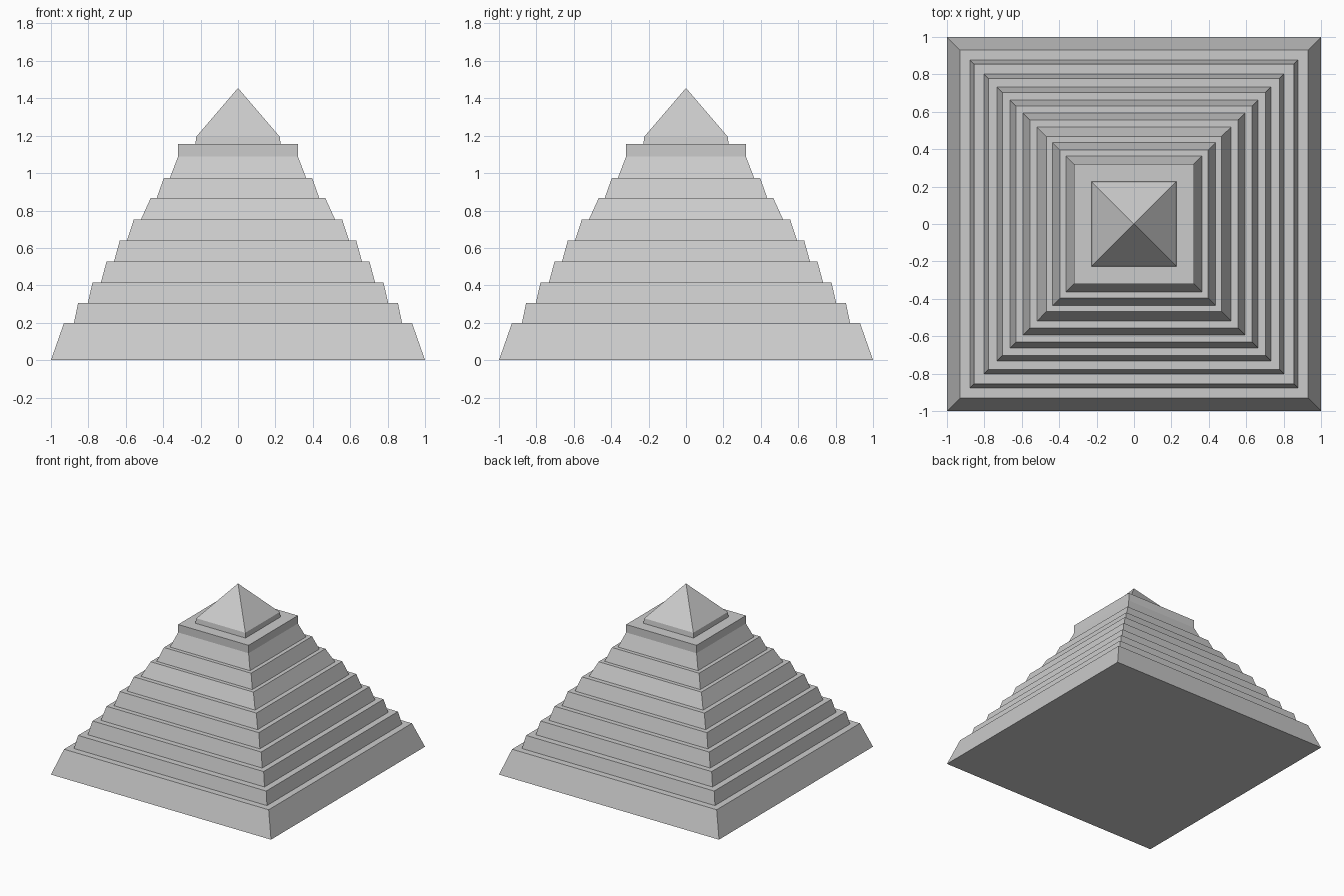
import bpy, bmesh

if "Cube" in bpy.data.objects:
    bpy.data.objects.remove(bpy.data.objects["Cube"])


def square_shell(name, profile, apex=None, floor=True):
    """Skin square rings given as (half width, height), ending in a flat top or a point."""
    bm = bmesh.new()
    rings = [[bm.verts.new((sx * r, sy * r, z))
              for sx, sy in ((-1, -1), (1, -1), (1, 1), (-1, 1))]
             for r, z in profile]
    for low, high in zip(rings, rings[1:]):
        for i in range(4):
            j = (i + 1) % 4
            bm.faces.new((low[i], low[j], high[j], high[i]))
    if floor:
        bm.faces.new(rings[0][::-1])
    if apex is None:
        bm.faces.new(rings[-1])
    else:
        tip = bm.verts.new((0, 0, apex))
        for i in range(4):
            bm.faces.new((rings[-1][i], rings[-1][(i + 1) % 4], tip))
    mesh = bpy.data.meshes.new(name)
    bm.to_mesh(mesh)
    bm.free()
    obj = bpy.data.objects.new(name, mesh)
    bpy.context.collection.objects.link(obj)
    return obj


# Stepped body: (bottom half width, top half width, top height) per tier
tiers = [
    (1.00, 0.93, 0.20),
    (0.877, 0.855, 0.305),
    (0.803, 0.778, 0.415),
    (0.733, 0.703, 0.527),
    (0.663, 0.632, 0.64),
    (0.594, 0.557, 0.752),
    (0.519, 0.467, 0.866),
    (0.435, 0.396, 0.975),
    (0.364, 0.32, 1.09),
]
profile, z = [], 0.0
for bottom, top, height in tiers:
    profile += [(bottom, z), (top, height)]
    z = height
# Upright band around the top platform
profile.append((0.32, 1.155))
square_shell("stepped_body", profile)

# Pointed capstone on a low plinth, open underneath where it meets the platform
square_shell("capstone", [(0.228, 1.155), (0.223, 1.195)], apex=1.455, floor=False)
